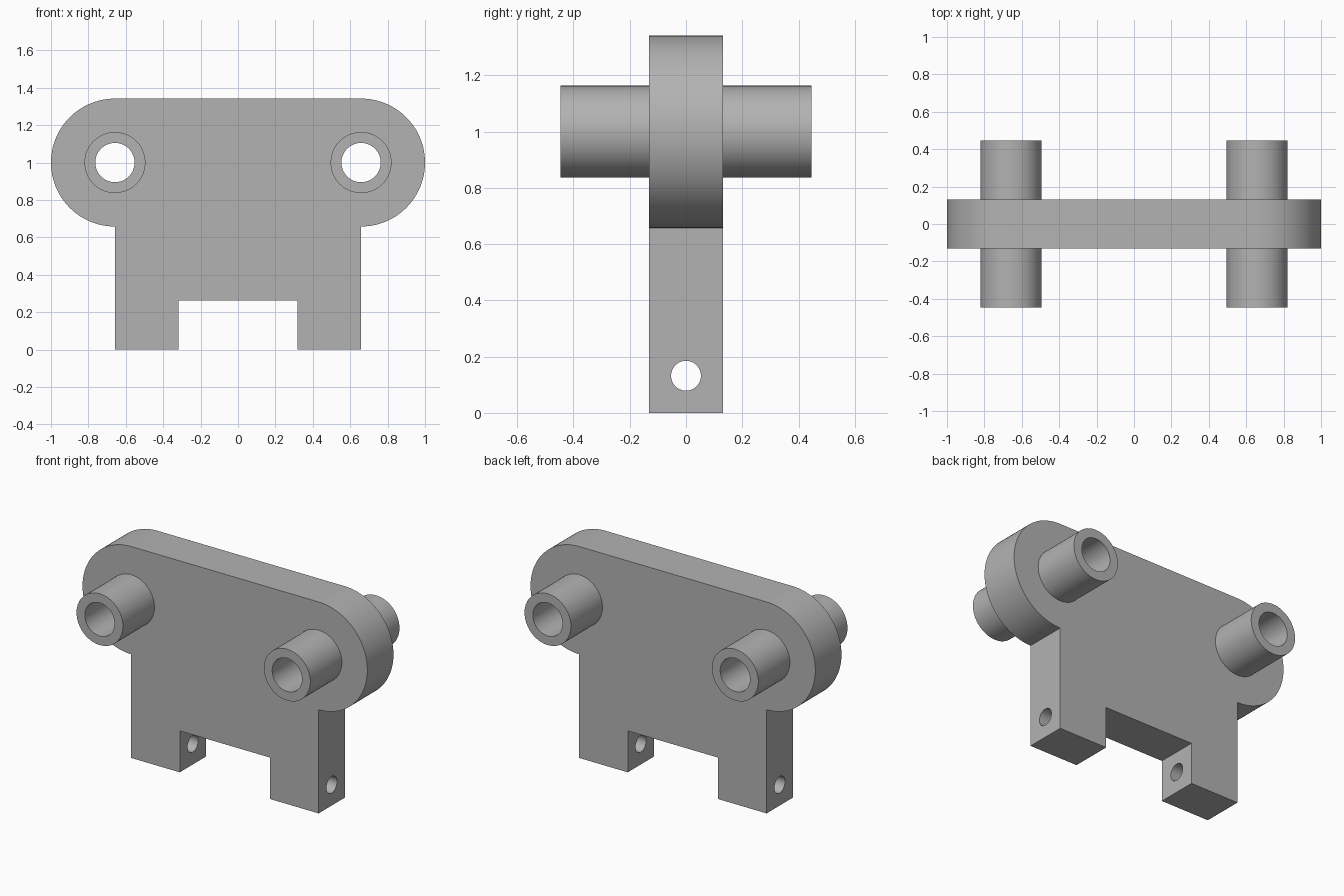
import bpy, bmesh
from math import pi, cos, sin, radians
from mathutils import Matrix

if "Cube" in bpy.data.objects:
    bpy.data.objects.remove(bpy.data.objects["Cube"], do_unlink=True)

ARM_X, ARM_Z, ARM_R = 0.658, 1.0, 0.342   # rounded arm ends
NOTCH_X, NOTCH_Z = 0.317, 0.263           # gap between the legs
HALF_T = 0.131                            # half plate thickness
BOSS_R, BORE_R, BOSS_HALF = 0.163, 0.105, 0.447
PIN_R, PIN_Z = 0.053, 0.132

steel = bpy.data.materials.new("plain_grey")
steel.use_nodes = True
grey = (0.45, 0.45, 0.45, 1)
steel.diffuse_color = grey
steel.node_tree.nodes["Principled BSDF"].inputs["Base Color"].default_value = grey


def add_object(name, bm):
    bmesh.ops.recalc_face_normals(bm, faces=bm.faces)
    mesh = bpy.data.meshes.new(name)
    bm.to_mesh(mesh)
    bm.free()
    mesh.materials.append(steel)
    obj = bpy.data.objects.new(name, mesh)
    bpy.context.collection.objects.link(obj)
    return obj


def rod(name, radius, length, location, axis):
    bm = bmesh.new()
    turn = Matrix.Rotation(pi / 2, 4, 'X' if axis == 'Y' else 'Y')
    bmesh.ops.create_cone(bm, cap_ends=True, segments=64, radius1=radius, radius2=radius,
                          depth=length, matrix=Matrix.Translation(location) @ turn)
    return add_object(name, bm)


def combine(target, tool, operation):
    mod = target.modifiers.new(tool.name, 'BOOLEAN')
    mod.operation, mod.solver, mod.object = operation, 'EXACT', tool
    bpy.context.view_layer.objects.active = target
    bpy.ops.object.modifier_apply(modifier=mod.name)
    bpy.data.objects.remove(tool, do_unlink=True)


# Plate outline: right half, mirrored to the left, then extruded
half = [(NOTCH_X, NOTCH_Z), (NOTCH_X, 0), (ARM_X, 0)]
half += [(ARM_X + ARM_R * cos(a), ARM_Z + ARM_R * sin(a))
         for a in (-pi / 2 + pi * i / 48 for i in range(49))]
outline = half + [(-x, z) for x, z in reversed(half)]
bm = bmesh.new()
face = bm.faces.new([bm.verts.new((x, -HALF_T, z)) for x, z in outline])
ext = bmesh.ops.extrude_face_region(bm, geom=[face])
bmesh.ops.translate(bm, vec=(0, 2 * HALF_T, 0),
                    verts=[v for v in ext["geom"] if isinstance(v, bmesh.types.BMVert)])
bracket = add_object("bracket_plate", bm)

# Bored bosses through both arm ends
for side in (-1, 1):
    place = (side * ARM_X, 0, ARM_Z)
    combine(bracket, rod("boss", BOSS_R, 2 * BOSS_HALF, place, 'Y'), 'UNION')
    combine(bracket, rod("bore", BORE_R, 3 * BOSS_HALF, place, 'Y'), 'DIFFERENCE')

# Pin hole across both legs
combine(bracket, rod("pin_hole", PIN_R, 3 * ARM_X, (0, 0, PIN_Z), 'X'), 'DIFFERENCE')

bpy.ops.object.select_all(action='DESELECT')
bracket.select_set(True)
bpy.context.view_layer.objects.active = bracket
bpy.ops.object.shade_smooth_by_angle(angle=radians(30))
